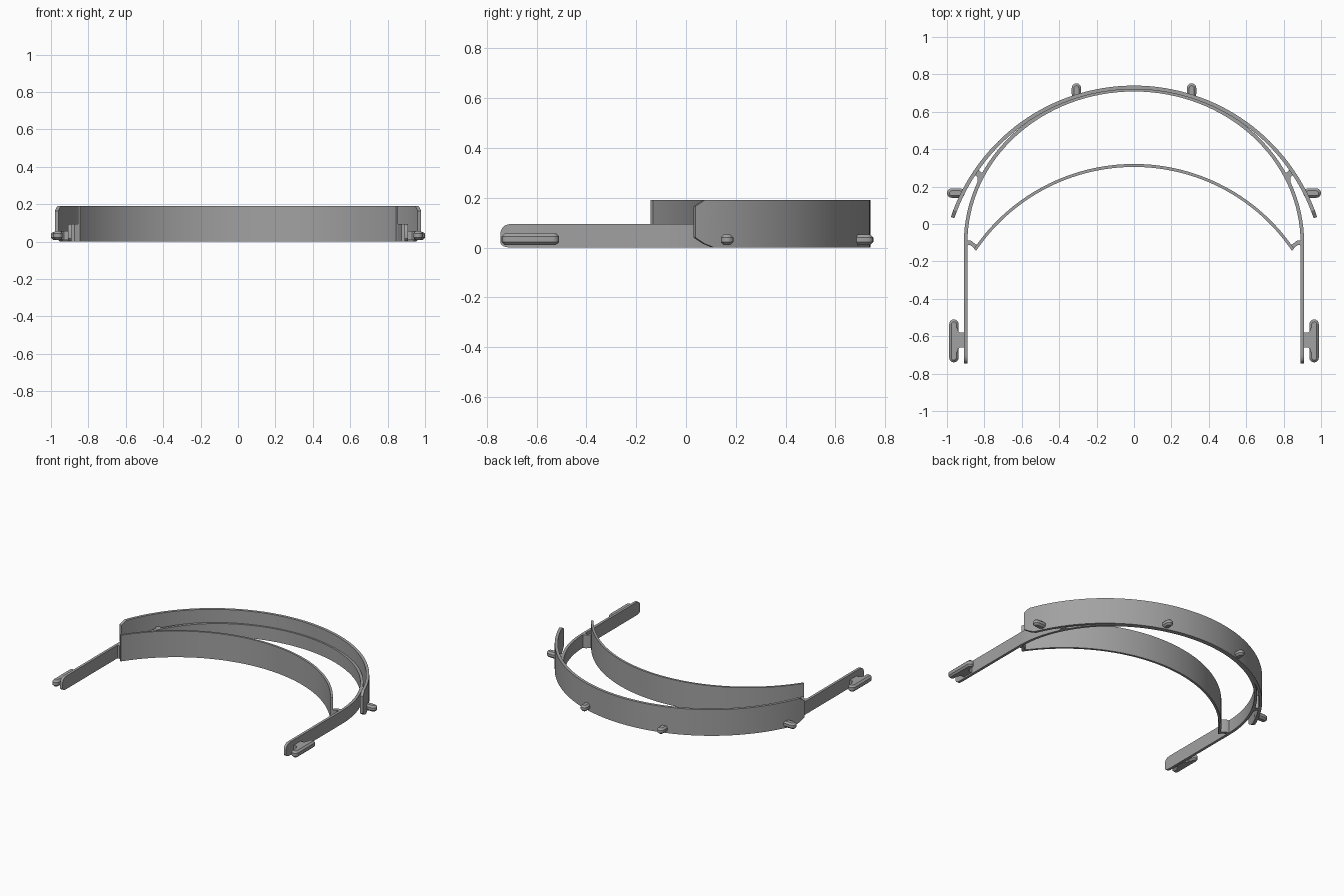
import bpy, bmesh
from math import sin, cos, pi, asin, radians
from mathutils import Vector

old = bpy.data.objects.get("Cube")
if old:
    bpy.data.objects.remove(old)

grey = bpy.data.materials.new("plain grey")
grey.use_nodes = True
grey.diffuse_color = (0.36, 0.36, 0.36, 1)
grey.node_tree.nodes["Principled BSDF"].inputs["Base Color"].default_value = grey.diffuse_color


def finish(name, bm):
    bmesh.ops.recalc_face_normals(bm, faces=bm.faces)
    mesh = bpy.data.meshes.new(name)
    bm.to_mesh(mesh)
    bm.free()
    obj = bpy.data.objects.new(name, mesh)
    bpy.context.collection.objects.link(obj)
    mesh.materials.append(grey)
    bpy.ops.object.select_all(action='DESELECT')
    obj.select_set(True)
    bpy.context.view_layer.objects.active = obj
    bpy.ops.object.shade_smooth_by_angle(angle=radians(30))
    return obj


def band(name, path, thick, z_range):
    """Upright strip along a plan path; z_range(i) gives its bottom and top."""
    bm = bmesh.new()
    pts = [Vector((x, y, 0)) for x, y in path]
    rings = []
    for i, p in enumerate(pts):
        along = (pts[min(i + 1, len(pts) - 1)] - pts[max(i - 1, 0)]).normalized()
        side = Vector((-along.y, along.x, 0)) * thick / 2
        lo, hi = z_range(i)
        rings.append([bm.verts.new(p + s * side + Vector((0, 0, z)))
                      for s, z in ((1, lo), (1, hi), (-1, hi), (-1, lo))])
    for a, b in zip(rings, rings[1:]):
        for k in range(4):
            bm.faces.new((a[k], a[(k + 1) % 4], b[(k + 1) % 4], b[k]))
    bm.faces.new(rings[0])
    bm.faces.new(rings[-1])
    return finish(name, bm)


def plate(name, outline, lo, hi, bevel=0.0):
    """Plan outline pulled up from lo to hi, with optional bevelled rims."""
    bm = bmesh.new()
    face = bm.faces.new([bm.verts.new((x, y, lo)) for x, y in outline])
    out = bmesh.ops.extrude_face_region(bm, geom=[face])
    top = [v for v in out["geom"] if isinstance(v, bmesh.types.BMVert)]
    bmesh.ops.translate(bm, verts=top, vec=(0, 0, hi - lo))
    if bevel:
        rims = [e for e in bm.edges if abs(e.verts[0].co.z - e.verts[1].co.z) < 1e-5]
        bmesh.ops.bevel(bm, geom=rims, offset=bevel, segments=1, affect='EDGES')
    return finish(name, bm)


def stadium(a, b, r, n=8):
    """Rounded slot outline between two plan points."""
    a, b = Vector(a), Vector(b)
    d = (b - a).normalized()
    s = Vector((-d.y, d.x))
    arc = [(pi * k / n) for k in range(n + 1)]
    far = [b + r * (sin(t) * d - cos(t) * s) for t in arc]
    near = [a + r * (-sin(t) * d + cos(t) * s) for t in arc]
    return [tuple(p) for p in far + near]


def arc_path(radius, cy, half, n=64):
    return [(radius * sin(t), cy + radius * cos(t))
            for t in (half * (2 * k / n - 1) for k in range(n + 1))]


HEIGHT, STRAP = 0.19, 0.095

# outer shield band with cut corners at both ends
outer = arc_path(1.024, -0.294, asin(0.97 / 1.024) - 0.0)


def outer_z(i):
    e = min(i, len(outer) - 1 - i)
    return max(0, 0.04 - 0.025 * e), HEIGHT - max(0, 0.025 - 0.025 * e)


band("shield_band", outer, 0.02, outer_z)

# forehead band
brow = arc_path(1.027, -0.714, asin(0.85 / 1.027))
band("forehead_band", brow, 0.016, lambda i: (0, HEIGHT))

# head strap: half ellipse running into straight arms with rounded tips
n = 64
curve = [(-0.9 * cos(pi * k / n), -0.1 + 0.818 * sin(pi * k / n)) for k in range(n + 1)]
tips = [-0.745, -0.74, -0.73, -0.715, -0.7]
strap = [(-0.9, y) for y in tips] + curve + [(0.9, y) for y in reversed(tips)]


def strap_z(i):
    e = min(i, len(strap) - 1 - i)
    inset = (0.035, 0.02, 0.008, 0.002)[e] if e < 4 else 0
    return inset * 0.5, STRAP - inset


band("head_strap", strap, 0.019, strap_z)

for side, label in ((1, "left"), (-1, "right")):
    def flip(pts):
        return [(side * x, y) for x, y in pts]

    # bracket joining the forehead band to the arm
    plate(label + "_brow_bracket",
          flip([(0.9, -0.085), (0.87, -0.09), (0.838, -0.115), (0.85, -0.135),
                (0.875, -0.112), (0.9, -0.115)]), 0, STRAP)
    # flared spacer between the strap and the shield band
    plate(label + "_spacer",
          flip([(0.79, 0.285), (0.815, 0.275), (0.83, 0.287), (0.83, 0.315),
                (0.87, 0.262), (0.848, 0.262), (0.838, 0.25), (0.835, 0.215),
                (0.815, 0.24)]), 0, STRAP)
    # pegs on the outside of the shield band
    plate(label + "_back_peg",
          flip(stadium((0.308, 0.695), (0.308, 0.727), 0.025)), 0.01, 0.053, 0.012)
    plate(label + "_side_peg",
          flip(stadium((0.93, 0.165), (0.975, 0.165), 0.025)), 0.01, 0.053, 0.012)
    # strap hook: long rounded bar on a flared neck
    plate(label + "_hook_bar",
          flip(stadium((0.963, -0.715), (0.963, -0.535), 0.025)), 0.01, 0.057, 0.012)
    plate(label + "_hook_neck",
          flip([(0.905, -0.66), (0.93, -0.66), (0.94, -0.667), (0.945, -0.685),
                (0.96, -0.685), (0.96, -0.555), (0.945, -0.555), (0.94, -0.573),
                (0.93, -0.58), (0.905, -0.58)]), 0.01, 0.057)
